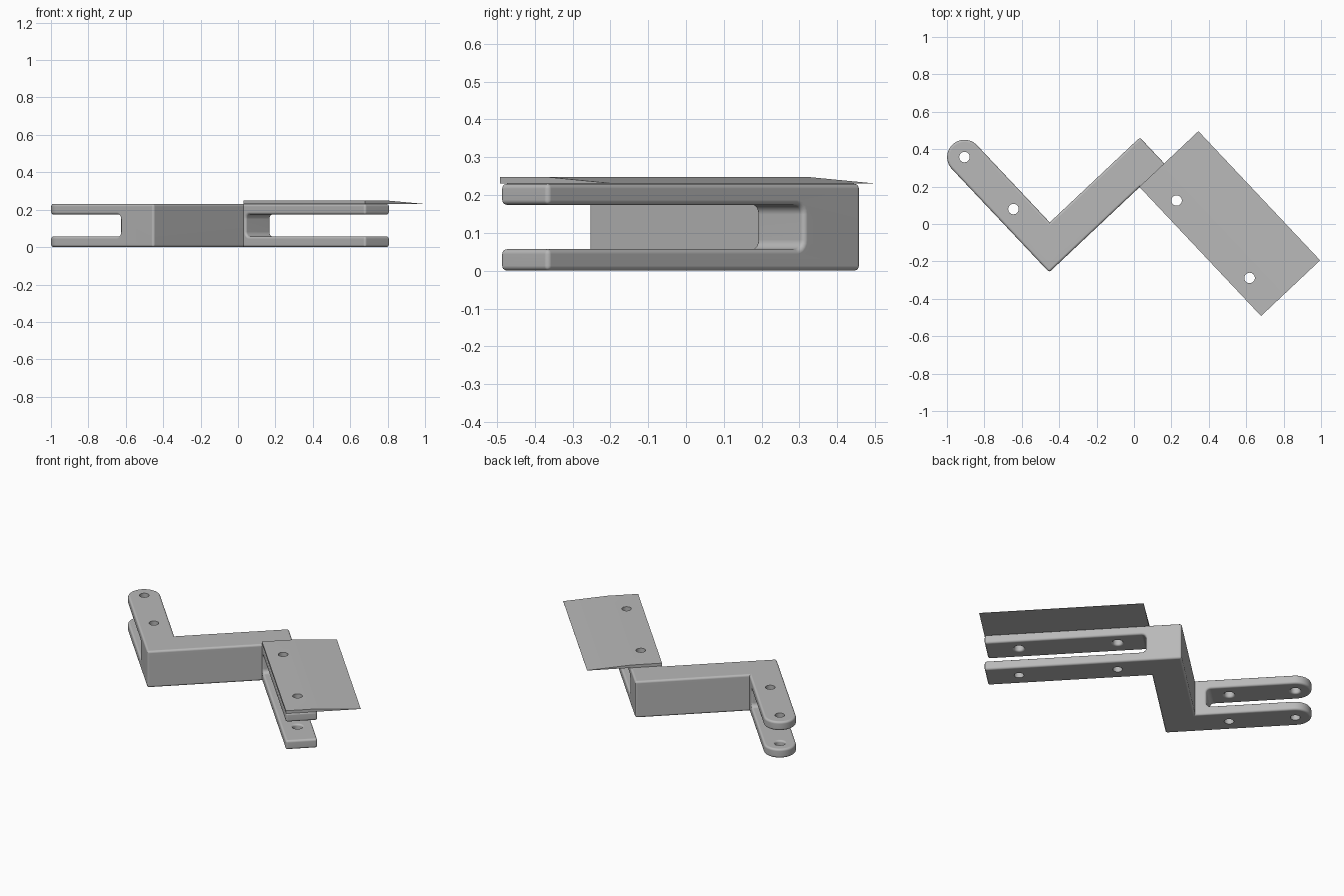
import bpy, bmesh, math
from mathutils import Matrix, Vector

cube = bpy.data.objects.get("Cube")
if cube:
    bpy.data.objects.remove(cube, do_unlink=True)

TURN = Matrix.Rotation(math.radians(-46.7), 4, 'Z')   # arms run diagonally
HEIGHT, LOW, HIGH = 0.23, 0.057, 0.174                # body top, slot floor and roof

grey = bpy.data.materials.new("plain_grey")
grey.use_nodes = True
grey.diffuse_color = (0.48, 0.48, 0.48, 1)
grey.node_tree.nodes["Principled BSDF"].inputs["Base Color"].default_value = grey.diffuse_color


def make_object(name, bm):
    bmesh.ops.recalc_face_normals(bm, faces=bm.faces)
    mesh = bpy.data.meshes.new(name)
    bm.to_mesh(mesh)
    bm.free()
    mesh.materials.append(grey)
    obj = bpy.data.objects.new(name, mesh)
    bpy.context.collection.objects.link(obj)
    return obj


def prism(name, points, direction):
    bm = bmesh.new()
    face = bm.faces.new([bm.verts.new(p) for p in points])
    out = bmesh.ops.extrude_face_region(bm, geom=[face], use_keep_orig=True)
    moved = [v for v in out["geom"] if isinstance(v, bmesh.types.BMVert)]
    bmesh.ops.translate(bm, verts=moved, vec=Vector(direction))
    return make_object(name, bm)


def cut(obj, cutter):
    mod = obj.modifiers.new("cut", 'BOOLEAN')
    mod.operation, mod.solver, mod.object = 'DIFFERENCE', 'EXACT', cutter
    bpy.context.view_layer.update()
    bpy.context.view_layer.objects.active = obj
    bpy.ops.object.modifier_apply(modifier=mod.name)


def arc(cx, cy, r, start, end, steps):
    angles = [math.radians(start + (end - start) * i / steps) for i in range(steps + 1)]
    return [(cx + r * math.cos(a), cy + r * math.sin(a)) for a in angles]


def finish(obj):
    obj.data.transform(TURN)
    bpy.ops.object.select_all(action='DESELECT')
    obj.select_set(True)
    bpy.context.view_layer.objects.active = obj
    bpy.ops.object.shade_smooth_by_angle(angle=math.radians(35))
    obj.modifiers.new("even_shading", 'WEIGHTED_NORMAL').keep_sharp = True


# Z-shaped body: rounded short arm, cross link, square long arm
outline = arc(-0.882, -0.4145, 0.0925, 90, 270, 24)
outline += [(-0.123, -0.507), (-0.123, 0.157), (0.823, 0.157),
            (0.823, 0.34), (-0.315, 0.34), (-0.315, -0.322)]
body = prism("bracket_body", [(x, y, 0) for x, y in outline], (0, 0, HEIGHT))


# Fork slots with rounded inner corners
def slot(name, closed, opened, y):
    r = 0.025
    side = 1 if opened > closed else -1
    ends = arc(r, LOW + r, r, 270, 180, 5) + arc(r, HIGH - r, r, 180, 90, 5)
    pts = [(closed + side * x, y, z) for x, z in ends]
    pts += [(opened, y, HIGH), (opened, y, LOW)]
    return prism(name, pts, (0, 0.32, 0))


cutters = [slot("short_arm_slot", -0.38, -1.1, -0.58),
           slot("long_arm_slot", -0.108, 0.95, 0.09)]
for cutter in cutters:
    cut(body, cutter)

# Round the outer edges only
bm = bmesh.new()
bm.from_mesh(body.data)
edges = [e for e in bm.edges if len(e.link_faces) == 2
         and e.is_convex and e.calc_face_angle() > 0.6]
bmesh.ops.bevel(bm, geom=edges, offset=0.013, offset_type='OFFSET', segments=4,
                profile=0.5, affect='EDGES', clamp_overlap=False)
bm.to_mesh(body.data)
bm.free()

# Bolt holes, flared where they open into the slots
R, FLARE = 0.028, 0.039
profile = [(-0.1, R), (LOW - 0.012, R), (LOW - 0.005, R + 0.003), (LOW, FLARE),
           (HIGH, FLARE), (HIGH + 0.005, R + 0.003), (HIGH + 0.012, R), (0.35, R)]
bm = bmesh.new()
for cx, cy in [(-0.882, -0.4145), (-0.5, -0.4145), (0.065, 0.252), (0.634, 0.252)]:
    rings = [[bm.verts.new((x, y, z)) for x, y in arc(cx, cy, r, 0, 345, 23)]
             for z, r in profile]
    for a, b in zip(rings, rings[1:]):
        for i in range(24):
            j = (i + 1) % 24
            bm.faces.new((a[i], a[j], b[j], b[i]))
    bm.faces.new(rings[0])
    bm.faces.new(rings[-1])
holes = make_object("bolt_hole_cutter", bm)
cut(body, holes)

# Cover plate tapering to a thin outer edge
section = [(0.157, HEIGHT), (0.591, HEIGHT), (0.591, HEIGHT + 0.001),
           (0.335, 0.248), (0.157, 0.248)]
plate = prism("cover_plate", [(-0.125, y, z) for y, z in section], (0.949, 0, 0))
cut(plate, holes)

for obj in (body, plate):
    finish(obj)
for cutter in cutters + [holes]:
    bpy.data.objects.remove(cutter, do_unlink=True)
